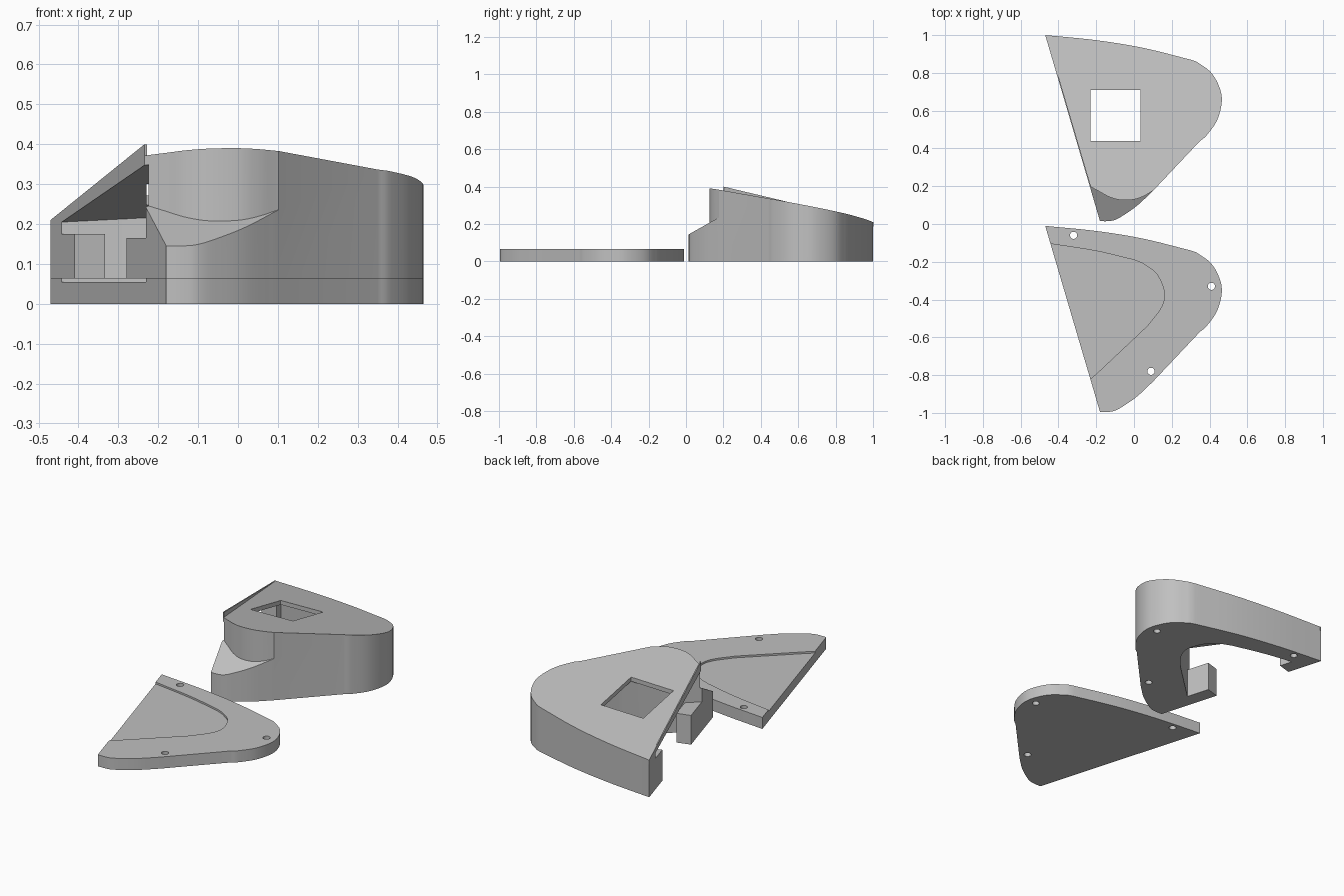
import bpy, bmesh, math
from mathutils import Vector

cube = bpy.data.objects.get("Cube")
if cube:
    bpy.data.objects.remove(cube)

grey = bpy.data.materials.new("plain_grey")
grey.use_nodes = True
colour = (0.53, 0.53, 0.53, 1)
grey.diffuse_color = colour
grey.node_tree.nodes["Principled BSDF"].inputs["Base Color"].default_value = colour

SHIFT = -1.01       # offset from the housing to its base plate
PLATE = 0.065


def curve(pts, steps=6):
    """Smooth run through the points (Catmull-Rom)."""
    p = [Vector(q) for q in pts]
    p = [2 * p[0] - p[1]] + p + [2 * p[-1] - p[-2]]
    out = []
    for a, b, c, d in zip(p, p[1:], p[2:], p[3:]):
        for i in range(steps):
            t = i / steps
            out.append((2 * b + (c - a) * t + (2 * a - 5 * b + 4 * c - d) * t**2
                        + (3 * b - a - 3 * c + d) * t**3) / 2)
    return out + [p[-2]]


def prism(name, pts, low, high, dy=0.0):
    """Upright prism; low and high are heights as functions of x and y."""
    bm = bmesh.new()
    bottom = [bm.verts.new((x, y + dy, low(x, y))) for x, y in pts]
    top = [bm.verts.new((x, y + dy, high(x, y))) for x, y in pts]
    bm.faces.new(bottom)
    bm.faces.new(top)
    n = len(pts)
    for i in range(n):
        j = (i + 1) % n
        bm.faces.new((bottom[i], bottom[j], top[j], top[i]))
    bmesh.ops.recalc_face_normals(bm, faces=bm.faces)
    mesh = bpy.data.meshes.new(name)
    bm.to_mesh(mesh)
    bm.free()
    mesh.materials.append(grey)
    obj = bpy.data.objects.new(name, mesh)
    bpy.context.collection.objects.link(obj)
    return obj


def flat(z):
    return lambda x, y: z


def roof(x, y):
    return 0.39 + 0.021 * (x + 0.05) - 0.196 * (y - 0.125)


def ceiling(x, y):
    return roof(x, y) - 0.024


def nose_slope(x, y):
    return 0.145 + 0.56 * (y - 0.015)


def carve(obj, cutters):
    """Subtract the cutters, remove them, then smooth the gentle bends."""
    for c in cutters:
        c.hide_render = True
        m = obj.modifiers.new(c.name, "BOOLEAN")
        m.operation, m.solver, m.object = "DIFFERENCE", "EXACT", c
    deps = bpy.context.evaluated_depsgraph_get()
    mesh = bpy.data.meshes.new_from_object(obj.evaluated_get(deps))
    obj.modifiers.clear()
    obj.data = mesh
    for c in cutters:
        bpy.data.objects.remove(c)
    mesh.shade_smooth()
    mesh.set_sharp_from_angle(angle=math.radians(25))


def circle(cx, cy, r, n=24):
    return [(cx + r * math.cos(math.tau * i / n), cy + r * math.sin(math.tau * i / n))
            for i in range(n)]


# Shared outlines
outline = (curve([(-0.47, 1), (-0.2, 0.973), (0.05, 0.932), (0.3, 0.87)])
           + curve([(0.33, 0.86), (0.405, 0.805), (0.45, 0.73), (0.465, 0.65),
                    (0.44, 0.55), (0.385, 0.47), (0.35, 0.44)])
           + curve([(0.1, 0.175), (0.02, 0.1), (-0.05, 0.05), (-0.1, 0.022),
                    (-0.14, 0.015), (-0.18, 0.015)]))
pocket = ([(-0.6, 0.935)]
          + curve([(-0.44, 0.905), (-0.2, 0.867), (0.0, 0.82)])
          + curve([(0.05, 0.8), (0.12, 0.745), (0.16, 0.65), (0.145, 0.57), (0.07, 0.47)])
          + [(-0.19, 0.225), (-0.235, 0.185), (-0.4, 0.04)])
holes = [(-0.32, 0.95), (0.41, 0.68), (0.09, 0.23)]


def hole_cutters(depth, dy=0.0):
    return [prism("hole_cutter", circle(x, y, 0.019), flat(-0.1), flat(depth), dy)
            for x, y in holes]


# Base plate with shallow recess and screw holes
plate = prism("base_plate", outline, flat(0), flat(PLATE), SHIFT)
carve(plate, [prism("recess_cutter", pocket, flat(PLATE - 0.01), flat(0.2), SHIFT)]
      + hole_cutters(0.2, SHIFT))

# Housing with sloped roof, open cavity, window and cut-back nose
housing = prism("housing", outline, flat(0), roof)
nose = (curve([(-0.235, 0.2), (-0.18, 0.17), (-0.13, 0.143), (-0.07, 0.127),
               (0, 0.13), (0.05, 0.147), (0.1, 0.176)])
        + [(0.2, 0.18), (0.2, -0.1), (-0.3, -0.1), (-0.3, 0.215)])
window = [(-0.23, 0.44), (0.035, 0.44), (0.035, 0.71), (-0.23, 0.71)]
carve(housing, [prism("cavity_cutter", pocket, flat(-0.1), ceiling),
                prism("nose_cutter", nose, nose_slope, flat(0.6)),
                prism("window_cutter", window, flat(0.1), flat(0.6))]
      + hole_cutters(0.1))


# Parts set along the straight open side
def side_point(t, depth=0.0):
    return (-0.47 + 0.29 * t + 0.96 * depth, 1 - 0.985 * t + 0.28 * depth)


def side_strip(name, t0, t1, depth, low, high):
    pts = [side_point(t0), side_point(t1), side_point(t1, depth), side_point(t0, depth)]
    return prism(name, pts, low, high)


side_strip("rear_tab", 0.08, 0.205, 0.08, flat(0), flat(0.175))
side_strip("front_block", 0.655, 0.87, 0.08, flat(0), flat(0.165))
# Thin ridge rising toward the front along the roof edge
side_strip("roof_ridge", 0.0, 0.812, 0.006, ceiling,
           lambda x, y: max(roof(x, y), 0.21 + 0.2375 * (1 - y)))
